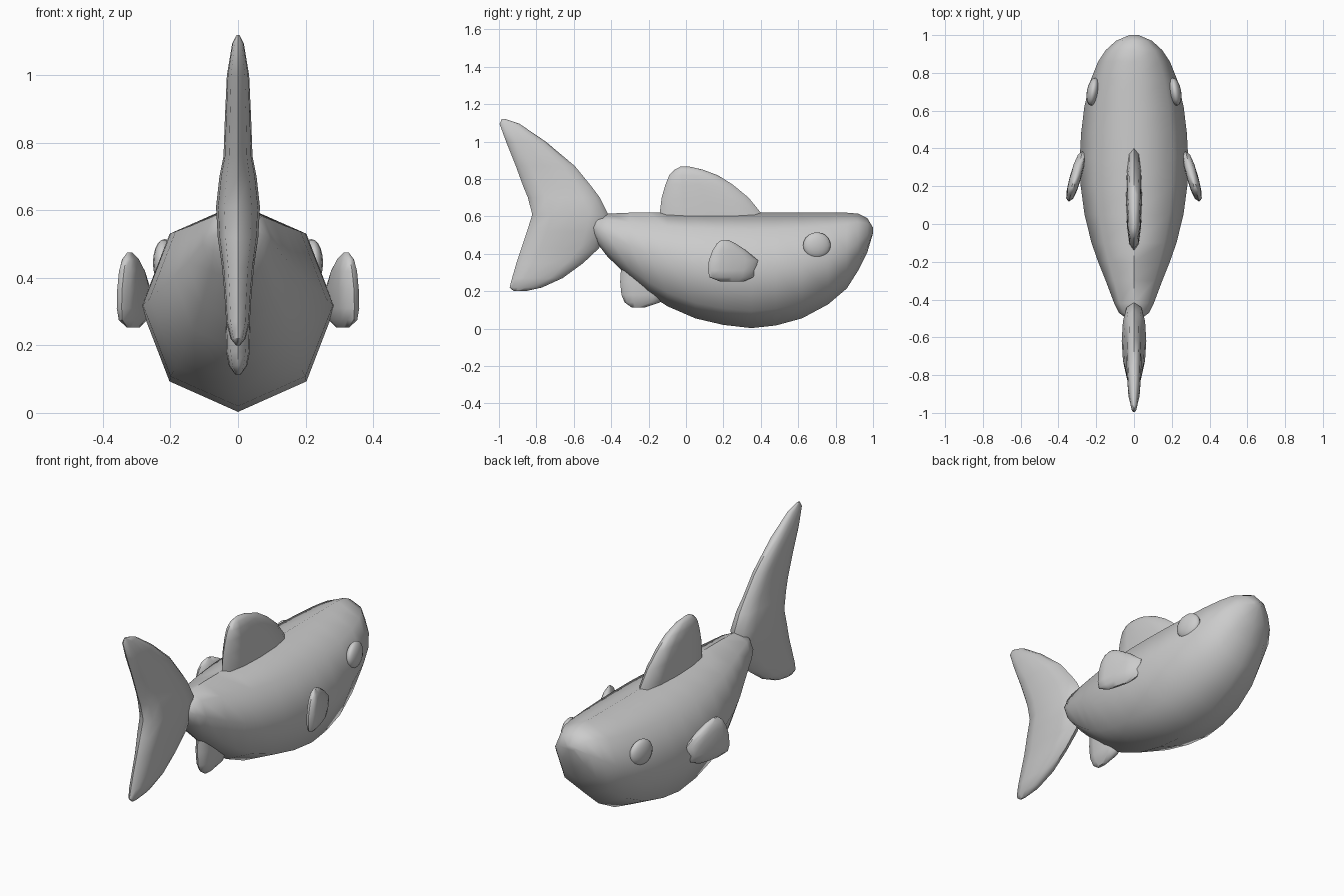
import bpy, bmesh
from math import sin, cos, pi, radians


def loft(name, rings, shade=50):
    """Skin a list of equal-sized point rings and cap both ends."""
    bm = bmesh.new()
    vs = [[bm.verts.new(p) for p in r] for r in rings]
    n = len(vs[0])
    for a, b in zip(vs, vs[1:]):
        for i in range(n):
            j = (i + 1) % n
            bm.faces.new((a[i], a[j], b[j], b[i]))
    bm.faces.new(vs[0])
    bm.faces.new(vs[-1])
    bmesh.ops.recalc_face_normals(bm, faces=bm.faces)
    me = bpy.data.meshes.new(name)
    bm.to_mesh(me)
    bm.free()
    ob = bpy.data.objects.new(name, me)
    bpy.context.collection.objects.link(ob)
    finish(ob, shade)
    return ob


def finish(ob, shade=50):
    bpy.ops.object.select_all(action='DESELECT')
    ob.select_set(True)
    bpy.context.view_layer.objects.active = ob
    bpy.ops.object.shade_smooth_by_angle(angle=radians(shade))


def fin(name, stations, x0=0.0, slope=0.0, y0=0.0, sides=12):
    """Stack flat oval slices; stations are z, back y, front y, half thickness."""
    rings = []
    for z, ya, yb, t in stations:
        ring = []
        for k in range(sides):
            a = 2 * pi * k / sides
            y = (ya + yb) / 2 + (yb - ya) / 2 * cos(a)
            # blunter than an ellipse, like a rounded slab
            s = sin(a)
            x = t * (abs(s) ** 0.7) * (1 if s >= 0 else -1)
            ring.append((x0 + slope * (y - y0) + x, y, z))
        rings.append(ring)
    return loft(name, rings)


# Body: eight-sided sections; y, bottom z, top z, half width
body = [(-0.50, 0.52, 0.57, 0.04), (-0.47, 0.45, 0.60, 0.08), (-0.42, 0.385, 0.615, 0.105),
        (-0.30, 0.27, 0.62, 0.15), (-0.20, 0.185, 0.62, 0.19), (-0.10, 0.12, 0.62, 0.225),
        (0.05, 0.055, 0.62, 0.262), (0.20, 0.02, 0.62, 0.282), (0.35, 0.003, 0.62, 0.287),
        (0.48, 0.017, 0.62, 0.28), (0.62, 0.055, 0.62, 0.263), (0.76, 0.13, 0.62, 0.23),
        (0.86, 0.215, 0.62, 0.19), (0.92, 0.31, 0.615, 0.15), (0.97, 0.41, 0.59, 0.095),
        (1.0, 0.51, 0.54, 0.025)]
loft("body", [[(w * sin(k * pi / 4), y, (b + t) / 2 + (t - b) / 2 * cos(k * pi / 4))
               for k in range(8)] for y, b, t, w in body])

# Tail fin: forked
fin("tail_fin", [(1.12, -0.985, -0.965, 0.004), (1.095, -0.997, -0.89, 0.017),
                 (1.0, -0.962, -0.75, 0.033), (0.87, -0.91, -0.595, 0.039),
                 (0.76, -0.87, -0.505, 0.043), (0.70, -0.845, -0.46, 0.055),
                 (0.61, -0.822, -0.415, 0.065), (0.52, -0.85, -0.43, 0.06),
                 (0.43, -0.88, -0.465, 0.047), (0.35, -0.907, -0.55, 0.04),
                 (0.27, -0.93, -0.66, 0.035), (0.22, -0.943, -0.77, 0.022),
                 (0.20, -0.92, -0.86, 0.006)])

# Dorsal fin
fin("dorsal_fin", [(0.55, -0.14, 0.43, 0.042), (0.62, -0.14, 0.40, 0.042),
                   (0.70, -0.13, 0.335, 0.04), (0.77, -0.11, 0.25, 0.037),
                   (0.82, -0.09, 0.17, 0.032), (0.85, -0.06, 0.09, 0.022),
                   (0.866, -0.03, 0.02, 0.006)])

# Belly fin
fin("belly_fin", [(0.36, -0.345, -0.12, 0.036), (0.25, -0.352, -0.10, 0.037),
                  (0.18, -0.345, -0.11, 0.035), (0.14, -0.328, -0.14, 0.027),
                  (0.113, -0.29, -0.22, 0.008)])

for side, label in ((1, "right"), (-1, "left")):
    # Side fins: flared outward toward the tail
    fin("side_fin_" + label, [(0.475, 0.19, 0.225, 0.006), (0.455, 0.165, 0.265, 0.02),
                              (0.42, 0.143, 0.32, 0.029), (0.365, 0.122, 0.385, 0.031),
                              (0.31, 0.118, 0.37, 0.031), (0.275, 0.125, 0.36, 0.024),
                              (0.253, 0.18, 0.31, 0.006)],
        x0=0.309 * side, slope=-0.27 * side, y0=0.25)
    # Eyes
    bpy.ops.mesh.primitive_uv_sphere_add(segments=16, ring_count=10, radius=1,
                                         location=(0.217 * side, 0.70, 0.445),
                                         rotation=(0, 0, radians(10 * side)))
    eye = bpy.context.object
    eye.name = "eye_" + label
    eye.scale = (0.033, 0.075, 0.07)
    finish(eye)
